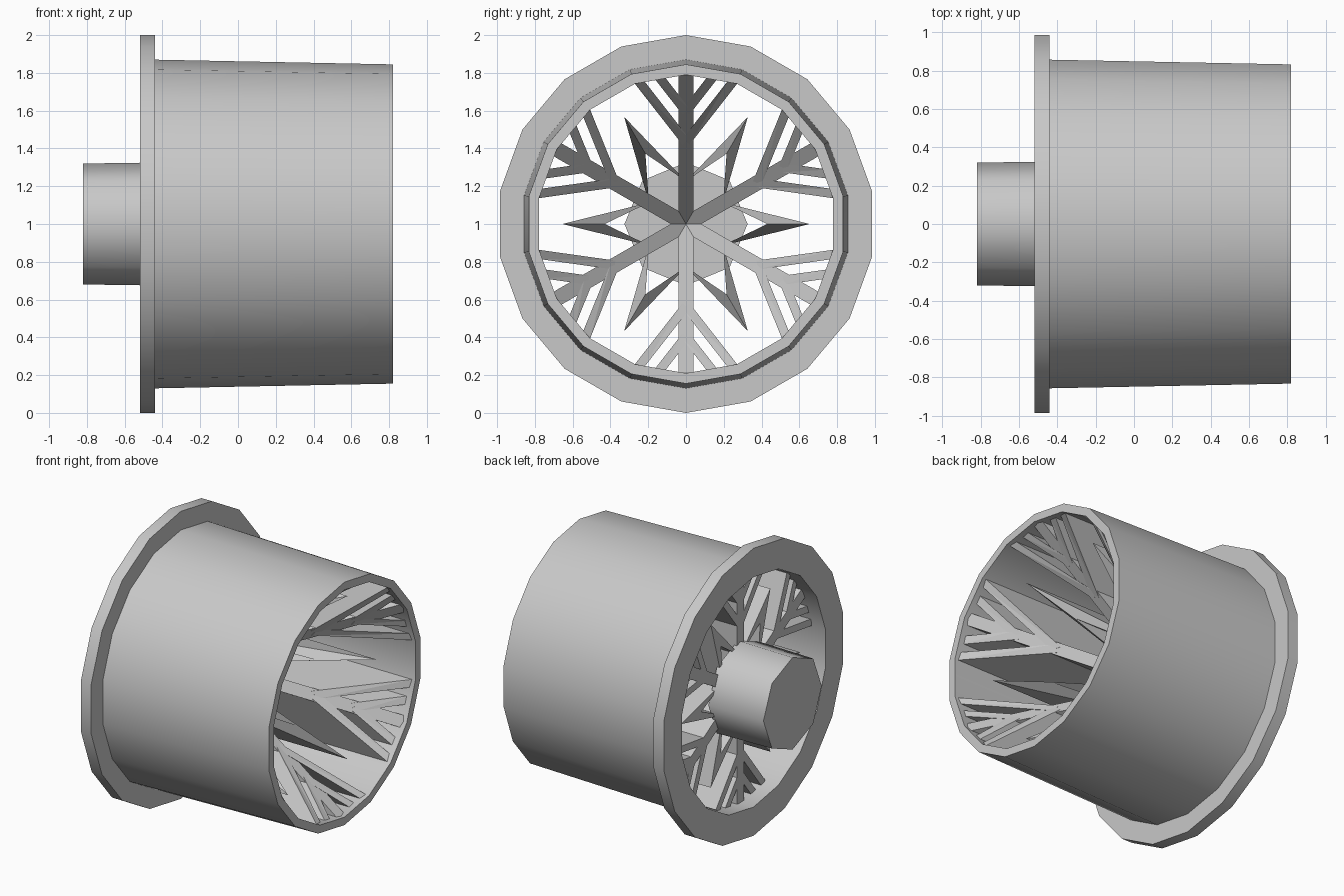
import bpy
import bmesh
from math import sin, cos, pi, radians, hypot

cube = bpy.data.objects.get("Cube")
if cube:
    bpy.data.objects.remove(cube, do_unlink=True)

grey = bpy.data.materials.new("plain grey")
grey.use_nodes = True
tone = (0.58, 0.58, 0.58, 1)
grey.diffuse_color = tone
grey.node_tree.nodes["Principled BSDF"].inputs["Base Color"].default_value = tone

BACK = -0.42      # rear plane of the lattice
DEEP = -0.25      # depth of the hollow front at the axis
SLOPE = 1.32      # rise of the hollow front per unit radius


def finish(name, bm, smooth_angle=None):
    bmesh.ops.recalc_face_normals(bm, faces=bm.faces)
    mesh = bpy.data.meshes.new(name)
    bm.to_mesh(mesh)
    bm.free()
    mesh.materials.append(grey)
    if smooth_angle:
        mesh.shade_smooth()
        mesh.set_sharp_from_angle(angle=radians(smooth_angle))
    obj = bpy.data.objects.new(name, mesh)
    bpy.context.collection.objects.link(obj)
    return obj


def lathe(name, profile, sides, closed, smooth_angle):
    """Turn (x, radius) points around the x axis."""
    bm = bmesh.new()
    rings = []
    for x, r in profile:
        rings.append([bm.verts.new((x, r * sin(2 * pi * i / sides),
                                    1 + r * cos(2 * pi * i / sides)))
                      for i in range(sides)])
    pairs = list(zip(rings, rings[1:]))
    if closed:
        pairs.append((rings[-1], rings[0]))
    else:
        bm.faces.new(rings[0])
        bm.faces.new(rings[-1])
    for a, b in pairs:
        for i in range(sides):
            j = (i + 1) % sides
            bm.faces.new((a[i], a[j], b[j], b[i]))
    return finish(name, bm, smooth_angle)


def hollow(u, v):
    return DEEP + SLOPE * hypot(u, v)


def prism(bm, outline, heights, angle):
    """Extrude a (u, v) outline along x; u points outward at the angle."""
    c, s = cos(angle), sin(angle)
    spots = [(u * c - v * s, 1 + u * s + v * c) for u, v in outline]
    low = [bm.verts.new((BACK, y, z)) for y, z in spots]
    high = [bm.verts.new((h, y, z)) for h, (y, z) in zip(heights, spots)]
    n = len(outline)
    for i in range(n):
        j = (i + 1) % n
        bm.faces.new((low[i], low[j], high[j], high[i]))
    # Both caps are split along the line from the first to the third point
    for ring in (low, high):
        bm.faces.new((ring[0], ring[1], ring[2]))
        bm.faces.new((ring[0], ring[2], ring[3]))


# Open drum with its flange
lathe("drum", [(-0.52, 0.80), (-0.52, 1.0), (-0.44, 1.0), (-0.44, 0.87),
               (0.82, 0.845), (0.82, 0.79)], 18, True, 35)

# Rear knob
lathe("knob", [(-0.82, 0.32), (-0.40, 0.326)], 8, False, 50)

# Six spokes, each with two pairs of slanted barbs
spokes, barbs, darts = bmesh.new(), bmesh.new(), bmesh.new()
W = 0.04
lean = radians(38)
half = 0.024
for k in range(6):
    angle = radians(30 + 60 * k)
    outline = [(0, -W), (0.795, -W), (0.795, W), (0, W)]
    prism(spokes, outline, [DEEP + SLOPE * u for u, v in outline], angle)
    for root, length in ((0.435, 0.41), (0.595, 0.24)):
        for side in (-1, 1):
            du, dv = cos(lean), side * sin(lean)
            outline = []
            for t, w in ((0, -half), (length, -half), (length, half), (0, half)):
                outline.append((root + du * t - dv * w, dv * t + du * w))
            prism(barbs, outline, [hollow(u, v) for u, v in outline], angle)

# Six ridged darts between the spokes
for k in range(6):
    outline = [(0.655, 0), (0.197, 0.113), (0.43, 0), (0.197, -0.113)]
    heights = [hollow(0.655, 0), BACK + 0.03, hollow(0.43, 0), BACK + 0.03]
    prism(darts, outline, heights, radians(60 * k))

finish("spokes", spokes)
finish("barbs", barbs)
finish("darts", darts)
